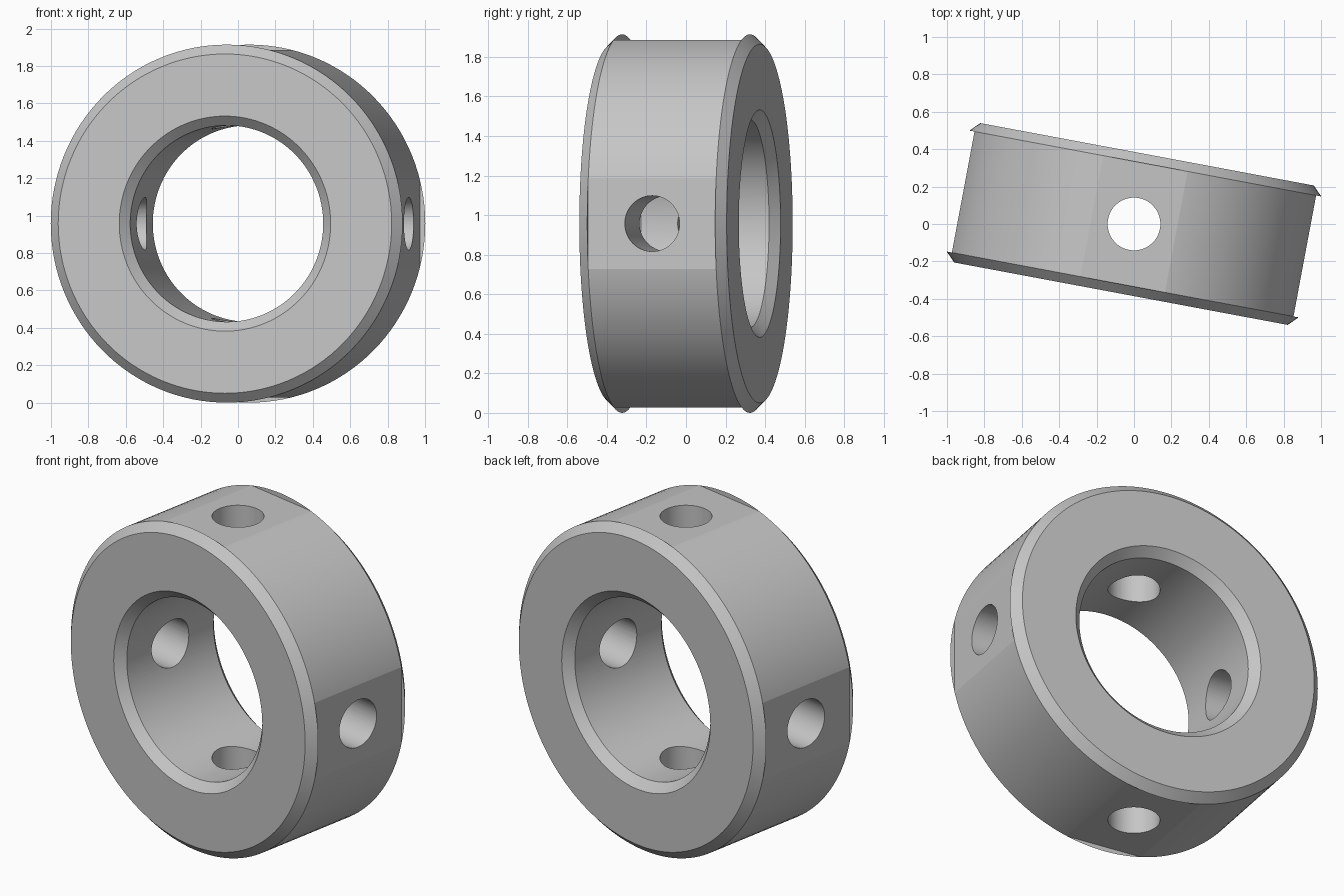
import bpy
import bmesh
from math import cos, sin, pi, radians
from mathutils import Matrix

default = bpy.data.objects.get("Cube")
if default:
    bpy.data.objects.remove(default, do_unlink=True)

OUTER, BORE, HALF = 0.957, 0.525, 0.379   # radii and half thickness
CHAMFER, FLAT, HOLE = 0.05, 0.929, 0.141
SEGMENTS = 128
RIM = HALF - CHAMFER

steel = bpy.data.materials.new("light grey steel")
steel.use_nodes = True
grey = (0.56, 0.56, 0.56, 1)
steel.diffuse_color = grey
steel.node_tree.nodes["Principled BSDF"].inputs["Base Color"].default_value = grey


def add_object(name, bm):
    bmesh.ops.recalc_face_normals(bm, faces=bm.faces)
    mesh = bpy.data.meshes.new(name)
    bm.to_mesh(mesh)
    bm.free()
    obj = bpy.data.objects.new(name, mesh)
    bpy.context.collection.objects.link(obj)
    return obj


# Collar: chamfered section revolved around the y axis
section = [(OUTER, -RIM), (OUTER, RIM), (OUTER - CHAMFER, HALF), (BORE + CHAMFER, HALF),
           (BORE, RIM), (BORE, -RIM), (BORE + CHAMFER, -HALF), (OUTER - CHAMFER, -HALF)]
bm = bmesh.new()
rings = []
for i in range(SEGMENTS):
    a = 2 * pi * i / SEGMENTS
    rings.append([bm.verts.new((r * cos(a), y, r * sin(a))) for r, y in section])
for i, ring in enumerate(rings):
    after = rings[(i + 1) % SEGMENTS]
    for j in range(len(section)):
        k = (j + 1) % len(section)
        bm.faces.new((ring[j], ring[k], after[k], after[j]))
collar = add_object("collar", bm)
collar.data.materials.append(steel)

# Cutters: four flats between the rims, and two crossing radial holes
cutters = []
for i in range(4):
    bm = bmesh.new()
    bmesh.ops.create_cube(bm, size=1, matrix=Matrix.Rotation(i * pi / 2, 4, 'Y')
                          @ Matrix.Translation((FLAT + 0.1, 0, 0))
                          @ Matrix.Diagonal((0.2, 2 * RIM, 0.8, 1)))
    cutters.append(add_object("flat_cutter", bm))
for axis_turn in (0, pi / 2):
    bm = bmesh.new()
    bmesh.ops.create_cone(bm, cap_ends=True, segments=64, radius1=HOLE, radius2=HOLE,
                          depth=2.4, matrix=Matrix.Rotation(axis_turn, 4, 'Y'))
    cutters.append(add_object("hole_cutter", bm))

for cutter in cutters:
    cutter.hide_render = True
    mod = collar.modifiers.new(cutter.name, 'BOOLEAN')
    mod.operation = 'DIFFERENCE'
    mod.solver = 'EXACT'
    mod.object = cutter

# Keep the cut mesh and discard the cutters
bpy.context.view_layer.update()
graph = bpy.context.evaluated_depsgraph_get()
cut_mesh = bpy.data.meshes.new_from_object(collar.evaluated_get(graph))
collar.modifiers.clear()
collar.data = cut_mesh
for cutter in cutters:
    bpy.data.objects.remove(cutter, do_unlink=True)
cut_mesh.materials.clear()
cut_mesh.materials.append(steel)
for face in cut_mesh.polygons:
    face.material_index = 0

# Stand the collar up, turned slightly on the spot
collar.data.transform(Matrix.Translation((0, 0, OUTER)) @ Matrix.Rotation(radians(-10.6), 4, 'Z'))

bpy.ops.object.select_all(action='DESELECT')
collar.select_set(True)
bpy.context.view_layer.objects.active = collar
bpy.ops.object.shade_smooth_by_angle(angle=radians(10))
